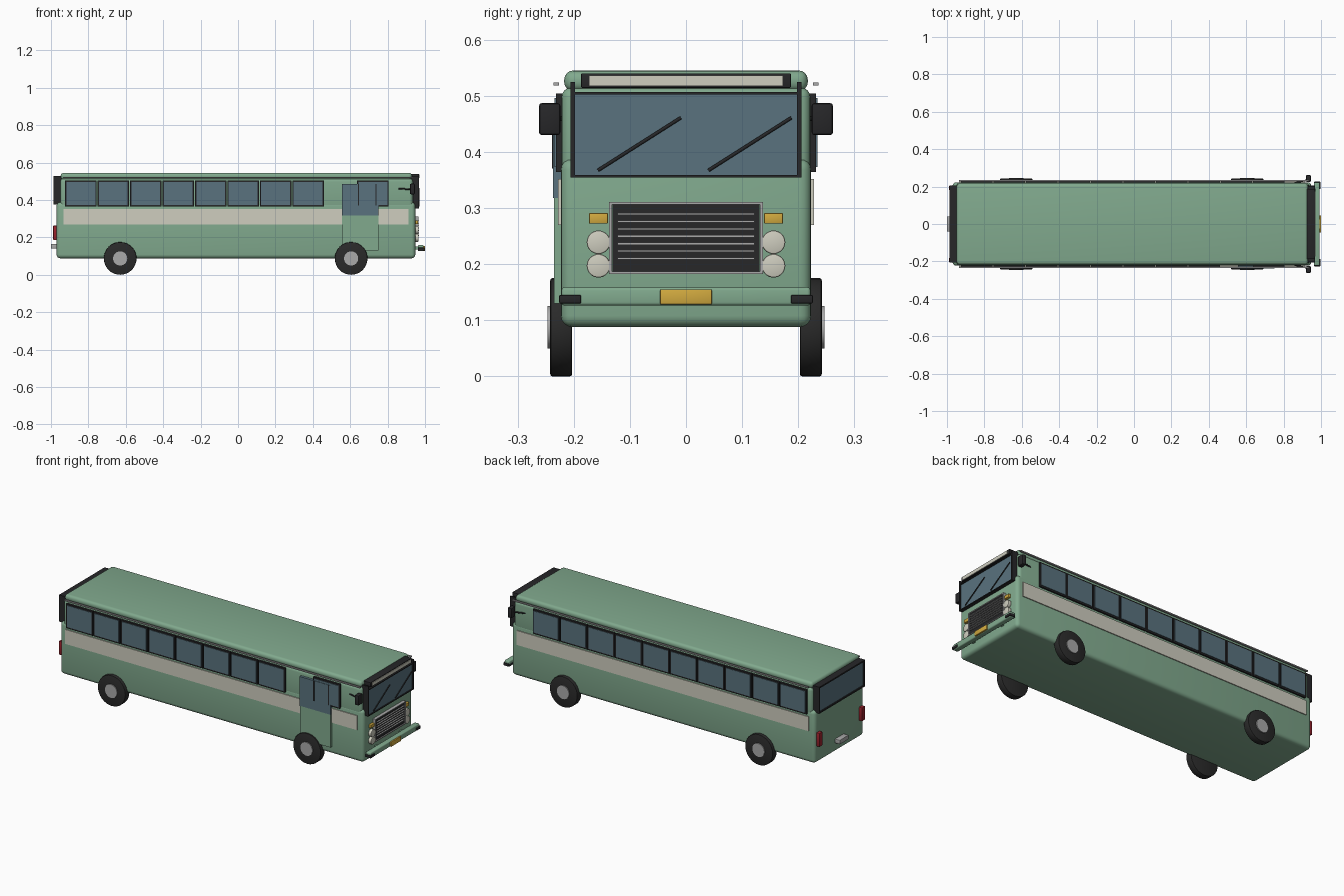
import bpy, bmesh, math
from mathutils import Matrix, Vector

cube = bpy.data.objects.get("Cube")
if cube:
    bpy.data.objects.remove(cube, do_unlink=True)


def material(name, r, g, b):
    m = bpy.data.materials.new(name)
    m.use_nodes = True
    m.diffuse_color = (r, g, b, 1)
    bsdf = next(n for n in m.node_tree.nodes if n.type == 'BSDF_PRINCIPLED')
    bsdf.inputs["Base Color"].default_value = (r, g, b, 1)
    bsdf.inputs["Roughness"].default_value = 0.6
    return m


GREEN = material("sage green paint", 0.22, 0.40, 0.27)
CREAM = material("cream", 0.62, 0.61, 0.52)
GLASS = material("blue grey glass", 0.10, 0.17, 0.21)
BLACK = material("black trim", 0.02, 0.02, 0.022)
TYRE = material("tyre rubber", 0.023, 0.023, 0.023)
METAL = material("grey metal", 0.40, 0.40, 0.40)
AMBER = material("amber", 0.64, 0.40, 0.05)
RED = material("red lens", 0.32, 0.015, 0.025)


def finish(name, bm, mat):
    me = bpy.data.meshes.new(name)
    bmesh.ops.recalc_face_normals(bm, faces=bm.faces)
    bm.to_mesh(me)
    bm.free()
    me.materials.append(mat)
    me.shade_smooth()
    me.set_sharp_from_angle(angle=math.radians(35))
    ob = bpy.data.objects.new(name, me)
    bpy.context.scene.collection.objects.link(ob)
    return ob


def box(name, mat, x, y, z, bevel=0.0, segments=2):
    """Box from (low, high) ranges on each axis, with optional rounded edges."""
    bm = bmesh.new()
    bmesh.ops.create_cube(bm, size=1)
    for v in bm.verts:
        v.co = [r[0] if c < 0 else r[1] for c, r in zip(v.co, (x, y, z))]
    if bevel:
        bmesh.ops.bevel(bm, geom=bm.edges[:], offset=bevel, segments=segments,
                        profile=0.5, affect='EDGES')
    return finish(name, bm, mat)


def side_range(side, a, b):
    return tuple(sorted((side * a, side * b)))


def disc(name, mat, centre, radius, depth, axis, bevel=0.0):
    """Cylinder along the given axis."""
    bm = bmesh.new()
    bmesh.ops.create_cone(bm, cap_ends=True, segments=32, radius1=radius,
                          radius2=radius, depth=depth)
    if bevel:
        rims = [e for e in bm.edges if abs(e.verts[0].co.z - e.verts[1].co.z) < 1e-5]
        bmesh.ops.bevel(bm, geom=rims, offset=bevel, segments=2, profile=0.5,
                        affect='EDGES')
    turn = Vector(axis).to_track_quat('Z', 'Y').to_matrix().to_4x4()
    bm.transform(Matrix.Translation(centre) @ turn)
    return finish(name, bm, mat)


def rod(name, mat, a, b, radius):
    a, b = Vector(a), Vector(b)
    return disc(name, mat, (a + b) / 2, radius, (b - a).length, b - a)


def frame(name, mat, x, half, z, bar):
    """Four bars around an opening that faces along x."""
    for s, label in ((1, "left"), (-1, "right")):
        box(f"{name}_{label}", mat, x, side_range(s, half - bar, half), z)
    box(f"{name}_bottom", mat, x, (-half, half), (z[0], z[0] + bar))
    box(f"{name}_top", mat, x, (-half, half), (z[1] - bar, z[1]))


# Body shell
box("lower_body", GREEN, (-0.97, 0.948), (-0.223, 0.223), (0.088, 0.388), 0.02, 4)
box("upper_body", GREEN, (-0.95, 0.935), (-0.222, 0.222), (0.34, 0.515), 0.018, 4)
box("roof", GREEN, (-0.948, 0.93), (-0.217, 0.217), (0.508, 0.545), 0.016, 4)

# Both sides: stripe, drip rail, windows, wheels, mirrors
PITCH, FIRST = 0.1735, -0.84
for side, label in ((1, "left"), (-1, "right")):
    box(f"{label}_stripe", CREAM, (-0.933, 0.912), side_range(side, 0.21, 0.228),
        (0.27, 0.352))
    box(f"{label}_drip_rail", METAL, (-0.935, 0.935), side_range(side, 0.226, 0.236),
        (0.518, 0.524))
    for i in range(10):
        if side < 0 and i == 8:
            continue  # the door takes this place
        cx = FIRST + i * PITCH
        box(f"{label}_window_frame", BLACK, (cx - 0.084, cx + 0.084),
            side_range(side, 0.21, 0.232), (0.364, 0.504))
        box(f"{label}_window_glass", GLASS, (cx - 0.077, cx + 0.077),
            side_range(side, 0.22, 0.2345), (0.373, 0.496))
    for x, end in ((0.605, "front"), (-0.63, "rear")):
        disc(f"{end}_{label}_tyre", TYRE, (x, side * 0.2225, 0.0875), 0.0875, 0.039,
             (0, 1, 0), 0.004)
        disc(f"{end}_{label}_hub", METAL, (x, side * 0.237, 0.0875), 0.038, 0.02,
             (0, 1, 0))
    box(f"{label}_mirror", BLACK, (0.92, 0.945), side_range(side, 0.224, 0.262),
        (0.43, 0.487), 0.005)
    rod(f"{label}_mirror_arm", BLACK, (0.86, side * 0.22, 0.46),
        (0.93, side * 0.236, 0.457), 0.004)

# Entrance door on the right side
box("door_panel", GREEN, (0.555, 0.75), (-0.235, -0.21), (0.13, 0.318))
box("door_glass", GLASS, (0.555, 0.75), (-0.237, -0.21), (0.318, 0.485))
for x in (0.645, 0.738):
    box("door_glass_bar", BLACK, (x - 0.003, x + 0.003), (-0.2385, -0.21), (0.37, 0.485))

# Windscreen, wipers and destination sign
box("windscreen", GLASS, (0.93, 0.962), (-0.2, 0.2), (0.357, 0.504))
for side in (1, -1):
    box("windscreen_post", BLACK, (0.925, 0.968), side_range(side, 0.198, 0.206),
        (0.354, 0.525))
for z in (0.354, 0.502):
    box("windscreen_rail", BLACK, (0.93, 0.968), (-0.2, 0.2), (z, z + 0.005))
for y in (-0.157, 0.04):
    rod("wiper", BLACK, (0.967, y, 0.367), (0.967, y + 0.148, 0.461), 0.003)
box("sign_box", BLACK, (0.92, 0.968), (-0.187, 0.187), (0.514, 0.54), 0.002)
box("sign_face", CREAM, (0.96, 0.971), (-0.173, 0.173), (0.517, 0.536))

# Grille
box("grille_panel", BLACK, (0.94, 0.96), (-0.131, 0.131), (0.187, 0.306))
frame("grille_frame", METAL, (0.94, 0.966), 0.137, (0.182, 0.311), 0.005)
for i in range(7):
    z = 0.21 + i * 0.0132
    box("grille_slat", METAL, (0.95, 0.968), (-0.122, 0.122), (z - 0.002, z + 0.002))

# Lamps, bumper and front plate
for side in (1, -1):
    for z in (0.197, 0.239):
        disc("headlight", CREAM, (0.955, side * 0.156, z), 0.021, 0.02, (1, 0, 0), 0.003)
    box("turn_signal", AMBER, (0.94, 0.962), side_range(side, 0.139, 0.173),
        (0.272, 0.291), 0.002)
    box("bumper_pad", BLACK, (0.962, 0.997), side_range(side, 0.187, 0.226),
        (0.13, 0.145), 0.002)
box("front_bumper", GREEN, (0.962, 0.993), (-0.222, 0.222), (0.126, 0.159), 0.006, 3)
for side in (1, -1):
    box("bumper_bracket", GREEN, (0.93, 0.97), side_range(side, 0.1, 0.12), (0.135, 0.15))
box("front_plate", AMBER, (0.985, 1.0), (-0.046, 0.046), (0.128, 0.155), 0.002)

# Rear window, lamps and plate
box("rear_window", GLASS, (-0.98, -0.945), (-0.2, 0.2), (0.38, 0.52))
frame("rear_window_frame", BLACK, (-0.987, -0.945), 0.206, (0.375, 0.527), 0.008)
for side in (1, -1):
    box("tail_light", RED, (-0.988, -0.96), side_range(side, 0.178, 0.206),
        (0.185, 0.263), 0.003)
box("rear_plate", METAL, (-1.0, -0.965), (-0.04, 0.04), (0.14, 0.164), 0.002)
